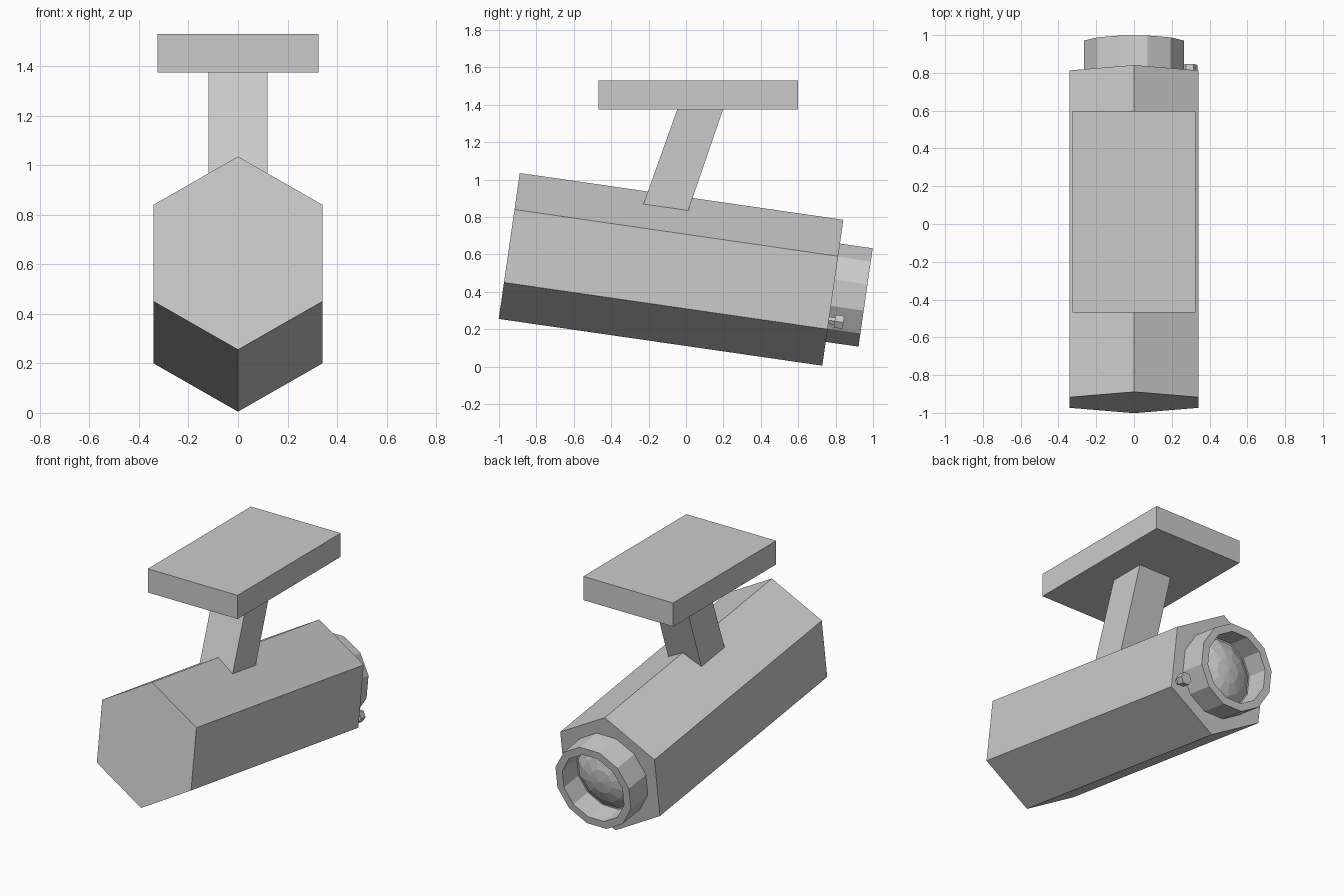
import bpy, bmesh, math
from mathutils import Matrix, Vector

if "Cube" in bpy.data.objects:
    bpy.data.objects.remove(bpy.data.objects["Cube"])

TILT = math.atan2(0.25, 1.73)
# Frame of the tilted camera body: local +y runs along the barrel to the lens
FRAME = Matrix.Translation((0, -0.08, 0.52)) @ Matrix.Rotation(-TILT, 4, 'X')


def finish(name, bm, matrix=Matrix.Identity(4)):
    bmesh.ops.remove_doubles(bm, verts=bm.verts, dist=1e-5)
    bmesh.ops.recalc_face_normals(bm, faces=bm.faces)
    bm.transform(matrix)
    mesh = bpy.data.meshes.new(name)
    bm.to_mesh(mesh)
    bm.free()
    obj = bpy.data.objects.new(name, mesh)
    bpy.context.collection.objects.link(obj)
    return obj


def lathe(name, profile, sides, phase=0.0, x=0.0, z=0.0):
    """Turn a (y, radius) profile around the barrel direction; both ends reach the axis."""
    bm = bmesh.new()
    rings = []
    for y, r in profile:
        if r == 0:
            rings.append([bm.verts.new((x, y, z))] * sides)
            continue
        angles = [phase + 2 * math.pi * i / sides for i in range(sides)]
        rings.append([bm.verts.new((x + r * math.sin(a), y, z + r * math.cos(a))) for a in angles])
    for a, b in zip(rings, rings[1:]):
        for i in range(sides):
            j = (i + 1) % sides
            bm.faces.new(list(dict.fromkeys((a[i], a[j], b[j], b[i]))))
    bmesh.ops.dissolve_limit(bm, angle_limit=0.001, verts=bm.verts, edges=bm.edges)
    return finish(name, bm, FRAME)


def side_prism(name, outline, half_width):
    """Extrude a (y, z) outline symmetrically across x."""
    bm = bmesh.new()
    face = bm.faces.new([bm.verts.new((-half_width, y, z)) for y, z in outline])
    new = bmesh.ops.extrude_face_region(bm, geom=[face])['geom']
    bmesh.ops.translate(bm, vec=Vector((2 * half_width, 0, 0)),
                        verts=[v for v in new if isinstance(v, bmesh.types.BMVert)])
    return finish(name, bm)


# Hexagonal camera body
lathe("camera_body", [(-0.874, 0), (-0.874, 0.394), (0.874, 0.394), (0.874, 0)], 6)

# Lens hood with open recess
lathe("lens_hood", [(0.865, 0), (0.865, 0.275), (1.051, 0.275), (1.051, 0.225),
                    (0.90, 0.225), (0.90, 0)], 12, math.radians(15))

# Faceted domed lens inside the hood
lathe("lens_glass", [(0.895, 0), (0.895, 0.222), (0.945, 0.15), (0.968, 0.08), (0.977, 0)],
      12, math.radians(15))

# Small indicator knob beside the lens
lathe("indicator_knob", [(0.865, 0), (0.865, 0.022), (0.905, 0.022), (0.905, 0.04),
                         (0.953, 0.04), (0.953, 0)], 6, math.radians(30), 0.295, -0.149)

# Slanted mounting arm, sunk into the body
side_prism("mounting_arm", [(-0.045, 1.38), (0.2, 1.38), (0.0, 0.80), (-0.245, 0.82)], 0.12)

# Ceiling plate
side_prism("ceiling_plate", [(-0.468, 1.375), (0.598, 1.375), (0.598, 1.53), (-0.468, 1.53)], 0.325)
